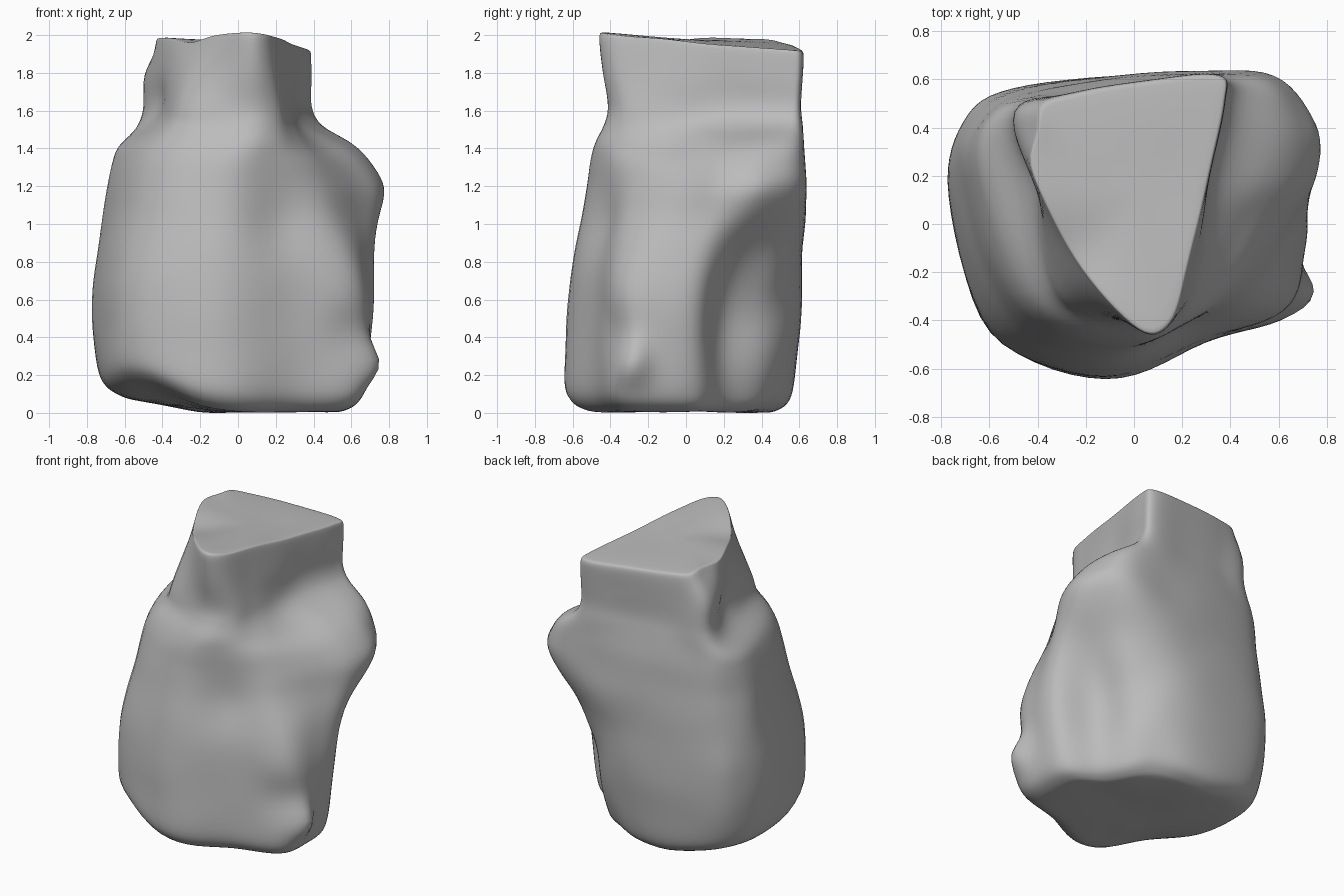
import bpy, bmesh, math
from mathutils import Vector, noise

if "Cube" in bpy.data.objects:
    bpy.data.objects.remove(bpy.data.objects["Cube"])

# Outlines run from the front tip towards +x, matching corner for corner
FOOT = [(-.12, -.65), (.3, -.49), (.63, -.38), (.67, -.15), (.64, .06), (.46, .2),
        (.3, .43), (.03, .56), (-.45, .54), (-.67, .4), (-.74, .1), (-.59, -.45)]
BASE = [(-.12, -.63), (.3, -.48), (.64, -.37), (.71, -.15), (.7, .06), (.48, .21),
        (.38, .46), (.05, .61), (-.52, .56), (-.72, .42), (-.775, .12), (-.6, -.45)]
SHOULDER = [(-.1, -.53), (.22, -.42), (.45, -.27), (.62, .0), (.75, .2), (.77, .42),
            (.6, .62), (.2, .63), (-.35, .57), (-.61, .46), (-.69, .2), (-.5, -.36)]
COLLAR = [(-.02, -.48), (.2, -.41), (.33, -.23), (.43, 0), (.55, .2), (.61, .43),
          (.52, .61), (.15, .61), (-.3, .56), (-.58, .46), (-.61, .18), (-.41, -.34)]
NECK = [(.03, -.42), (.2, -.36), (.26, -.2), (.29, 0), (.32, .2), (.38, .5),
        (.36, .61), (.05, .59), (-.25, .55), (-.51, .47), (-.42, .12), (-.3, -.31)]
CAP = [(.02, -.44), (.15, -.41), (.22, -.2), (.27, 0), (.31, .2), (.37, .5),
       (.35, .61), (.05, .59), (-.25, .54), (-.52, .45), (-.4, .15), (-.22, -.19)]

# Height, lower outline, upper outline, blend between them, scale
LEVELS = [
    (0.01, FOOT, FOOT, 0, .8), (0.05, FOOT, FOOT, 0, .93), (0.15, FOOT, FOOT, 0, 1),
    (0.4, FOOT, BASE, .7, 1), (0.65, BASE, SHOULDER, .08, 1), (0.85, BASE, SHOULDER, .35, 1),
    (1.05, BASE, SHOULDER, .8, 1.01), (1.2, SHOULDER, SHOULDER, 0, 1),
    (1.33, SHOULDER, COLLAR, .4, 1), (1.43, COLLAR, COLLAR, 0, 1), (1.53, COLLAR, NECK, .75, 1),
    (1.63, NECK, NECK, 0, .99), (1.79, NECK, CAP, .55, 1), (1.95, CAP, CAP, 0, 1.01),
    (1.98, CAP, CAP, 0, .98)]

# Bumps and hollows: centre, reach, push
DENTS = [
    ((.7, -.3, .27), .1, (.09, 0, 0)),         # low corner knob
    ((.6, -.36, .43), .13, (-.02, .03, 0)),    # scoop above the knob
    ((.45, .32, .5), .2, (-.02, -.02, 0)),     # back hollow
    ((.66, .6, .98), .22, (-.06, -.02, 0)),    # undercut below the shoulder
    ((.2, -.42, 1.0), .18, (0, .04, 0)),       # front scoop
    ((-.42, .2, 1.66), .1, (.03, 0, 0)),       # groove under the cap
    ((-.5, -.47, .05), .28, (0, 0, .09)),      # chipped lower edge
    ((.25, .55, .05), .16, (0, 0, .06)),       # chipped back edge
    ((-.54, .43, 1.99), .14, (.13, -.02, .01)),  # worn cap corner
    ((-.25, -.12, 1.98), .15, (0, 0, -.04)),   # dip in the cap rim
]


def spline(pts, steps, closed):
    """Smooth curve through the points."""
    n, out = len(pts), []
    for i in range(n if closed else n - 1):
        ids = [i - 1, i, i + 1, i + 2]
        ids = [k % n if closed else min(max(k, 0), n - 1) for k in ids]
        a, b, c, d = (pts[k] for k in ids)
        for s in range(steps):
            t = s / steps
            out.append(b + (c - a) * t / 2 + (a * 2 - b * 5 + c * 4 - d) * t * t / 2
                       + (b * 3 - a - c * 3 + d) * t ** 3 / 2)
    return out if closed else out + [pts[-1]]


def outline(z, low, high, blend, scale):
    """One closed ring of the stone."""
    pts = []
    for a, b in zip(low, high):
        p = Vector(a).lerp(Vector(b), blend) * scale
        pts.append(Vector((p.x, p.y, z)))
    return spline(pts, 7, True)


def sculpt(p):
    """Slant the top and underside, apply the dents and add faint unevenness."""
    q = p.copy()
    top = max(0, (p.z - 1.6) / .38)
    q.z += top * (.008 - .07 * p.y - .05 * p.x)
    q.z += max(0, 1 - p.z / .5) * .2 * max(0, -p.x - .2)
    for centre, reach, push in DENTS:
        d = (p - Vector(centre)).length / reach
        q += Vector(push) * math.exp(-d * d)
    q += noise.noise_vector(p * 3.5) * .008
    q.z = max(q.z, 0)
    return q


# Rings through the levels, then shrinking rings that close both ends
keys = [outline(*level) for level in LEVELS]
columns = [spline(list(col), 5, False) for col in zip(*keys)]
rings = [list(r) for r in zip(*columns)]


def cap(ring):
    mid = sum(ring, Vector()) / len(ring)
    return [[p.lerp(mid, t) for p in ring] for t in (.1, .3, .5, .7, .9)]


rings = cap(rings[0])[::-1] + rings + cap(rings[-1])

bm = bmesh.new()
grid = [[bm.verts.new(sculpt(p)) for p in ring] for ring in rings]
count = len(grid[0])
for low, high in zip(grid, grid[1:]):
    for i in range(count):
        j = (i + 1) % count
        bm.faces.new((low[i], low[j], high[j], high[i]))
bm.faces.new(grid[0][::-1])
bm.faces.new(grid[-1])
for _ in range(3):
    bmesh.ops.smooth_vert(bm, verts=bm.verts, factor=.4, use_axis_x=True,
                          use_axis_y=True, use_axis_z=True)
# Stand it on the ground
lift = min(v.co.z for v in bm.verts)
bmesh.ops.translate(bm, verts=bm.verts, vec=(0, 0, -lift))
bmesh.ops.recalc_face_normals(bm, faces=bm.faces)

mesh = bpy.data.meshes.new("boulder")
bm.to_mesh(mesh)
bm.free()
boulder = bpy.data.objects.new("boulder", mesh)
bpy.context.collection.objects.link(boulder)

# Plain grey stone
stone = bpy.data.materials.new("grey_stone")
stone.use_nodes = True
grey = (.5, .5, .5, 1)
stone.diffuse_color = grey
stone.node_tree.nodes["Principled BSDF"].inputs["Base Color"].default_value = grey
mesh.materials.append(stone)

bpy.context.view_layer.objects.active = boulder
boulder.select_set(True)
bpy.ops.object.shade_smooth_by_angle(angle=math.radians(50))
